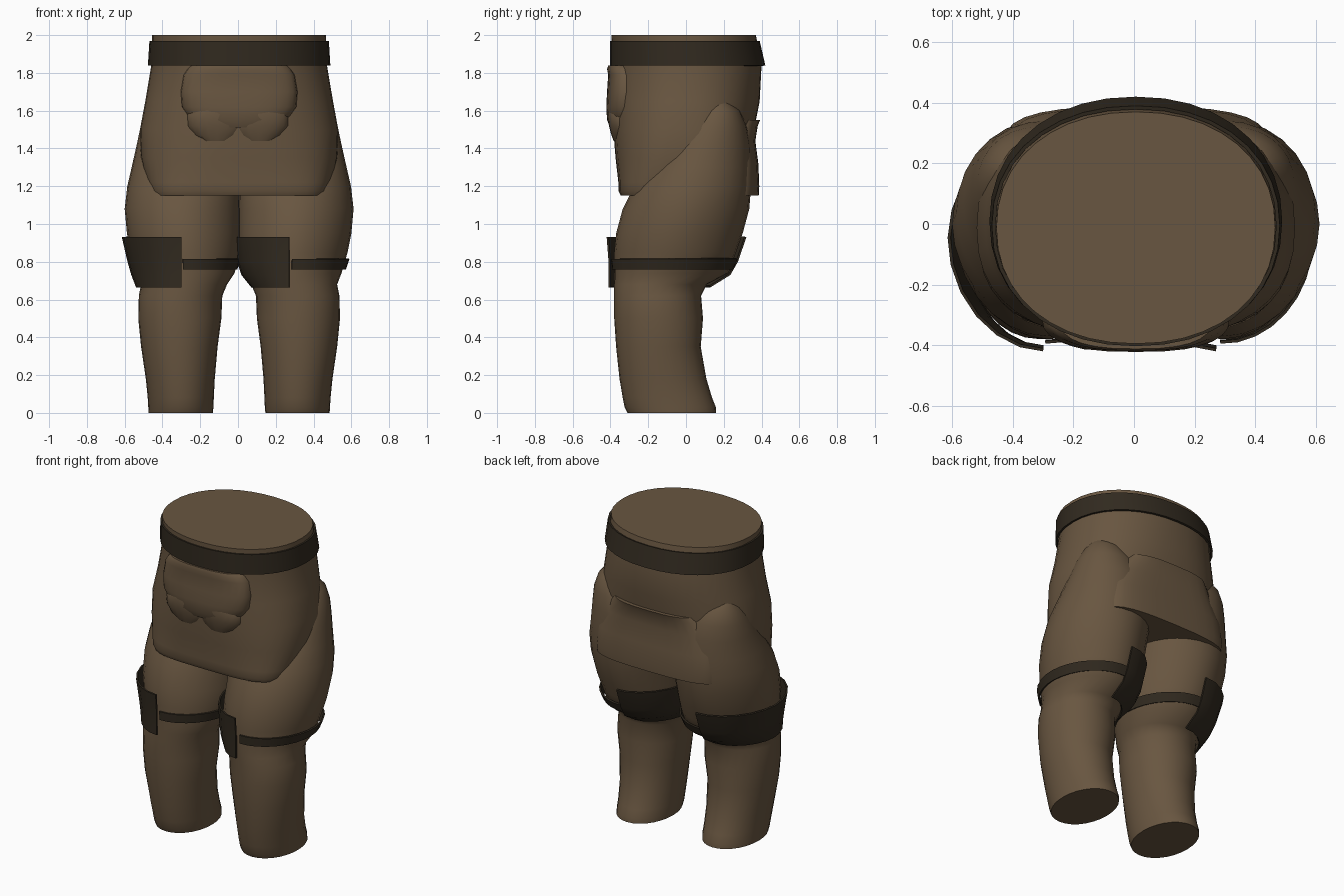
import bpy, bmesh, math


def material(name, rgb):
    m = bpy.data.materials.new(name)
    m.diffuse_color = (*rgb, 1.0)
    return m


BROWN = material("brown cloth", (0.140, 0.093, 0.052))
DARK = material("dark webbing", (0.031, 0.023, 0.014))


def loft(name, rings, mat, sides=28, power=2.2, arc=(0, 360), thick=0, angle=45):
    """Rings are (z, x_min, x_max, y_front, y_back[, power]); arc gives open strips."""
    closed = arc[1] - arc[0] >= 360
    count = sides if closed else sides + 1
    bm = bmesh.new()
    rows = []
    for z, x0, x1, y0, y1, *own in rings:
        e = 2 / (own[0] if own else power)
        row = []
        for i in range(count):
            a = math.radians(arc[0] + (arc[1] - arc[0]) * i / sides)
            c, s = math.cos(a), math.sin(a)
            px = math.copysign(abs(c) ** e, c)
            py = math.copysign(abs(s) ** e, s)
            row.append(bm.verts.new(((x0 + x1) / 2 + px * (x1 - x0) / 2,
                                     (y0 + y1) / 2 + py * (y1 - y0) / 2, z)))
        rows.append(row)
    for low, high in zip(rows, rows[1:]):
        for i in range(sides):
            j = (i + 1) % count
            bm.faces.new((low[i], low[j], high[j], high[i]))
    if not thick:
        bm.faces.new(rows[0][::-1])
        bm.faces.new(rows[-1])
    mesh = bpy.data.meshes.new(name)
    bm.to_mesh(mesh)
    bm.free()
    mesh.materials.append(mat)
    ob = bpy.data.objects.new(name, mesh)
    bpy.context.collection.objects.link(ob)
    bpy.ops.object.select_all(action="DESELECT")
    ob.select_set(True)
    bpy.context.view_layer.objects.active = ob
    if thick:
        mod = ob.modifiers.new("thickness", "SOLIDIFY")
        mod.thickness = thick
        mod.offset = -1
        bpy.ops.object.modifier_apply(modifier=mod.name)
    bpy.ops.object.shade_smooth_by_angle(angle=math.radians(angle))
    return ob


def centred(rows):
    return [(z, 0.006 - w, 0.006 + w, *rest) for z, w, *rest in rows]


def flipped(rows):
    return [(z, 0.012 - x1, 0.012 - x0, *rest) for z, x0, x1, *rest in rows]


# Hips with a squarer hem over the thighs
loft("hips", centred([
    (1.15, 0.462, -0.345, 0.30, 4.0), (1.175, 0.475, -0.358, 0.31, 3.8),
    (1.22, 0.492, -0.358, 0.32, 3.4), (1.35, 0.52, -0.373, 0.34, 2.7),
    (1.50, 0.525, -0.385, 0.36, 2.4), (1.65, 0.497, -0.387, 0.39, 2.25),
    (1.84, 0.465, -0.388, 0.40, 2.15), (2.00, 0.46, -0.395, 0.37, 2.15)]),
    BROWN, sides=40)

# Waist belt
loft("waist_belt", centred([(1.84, 0.483, -0.402, 0.42),
                            (1.97, 0.475, -0.403, 0.39)]),
     DARK, sides=36, power=2.15, thick=0.012)

# Legs: cuff, knee, fold above the knee, wide thigh, top set into the hip
leg = [
    (0.00, 0.145, 0.485, -0.31, 0.16), (0.03, 0.142, 0.487, -0.325, 0.158),
    (0.08, 0.14, 0.49, -0.335, 0.138), (0.18, 0.135, 0.50, -0.352, 0.108),
    (0.35, 0.12, 0.525, -0.37, 0.078), (0.50, 0.10, 0.54, -0.38, 0.09),
    (0.62, 0.095, 0.537, -0.38, 0.08), (0.68, 0.07, 0.525, -0.38, 0.11),
    (0.74, 0.03, 0.548, -0.38, 0.225, 1.95), (0.85, 0.003, 0.58, -0.38, 0.265, 1.9),
    (0.95, 0.001, 0.60, -0.37, 0.30, 1.9), (1.08, 0.001, 0.612, -0.335, 0.335, 1.9),
    (1.20, 0.006, 0.598, -0.275, 0.345), (1.30, 0.02, 0.575, -0.21, 0.345),
    (1.42, 0.06, 0.548, -0.12, 0.34), (1.52, 0.13, 0.527, -0.04, 0.32),
    (1.60, 0.22, 0.493, 0.04, 0.285), (1.64, 0.29, 0.46, 0.09, 0.24)]
strap = [(0.76, 0.015, 0.572, -0.392, 0.25), (0.815, 0.0, 0.59, -0.395, 0.275)]
for side in ("left", "right"):
    place = flipped if side == "left" else list
    loft(side + "_leg", place(leg), BROWN, power=2.05)
    loft(side + "_leg_strap", place(strap), DARK, sides=16, power=1.95,
         arc=(-92, 95), thick=0.01)

# Wide pads wrapped around the same side of both thighs
for name, rows in (
        ("left_leg_pad", [(0.665, -0.54, -0.06, -0.41, 0.13),
                          (0.73, -0.565, -0.035, -0.41, 0.235),
                          (0.80, -0.585, -0.015, -0.41, 0.275),
                          (0.93, -0.615, 0.015, -0.42, 0.32)]),
        ("right_leg_pad", [(0.665, 0.07, 0.47, -0.41, 0.13),
                           (0.73, 0.018, 0.522, -0.41, 0.235),
                           (0.80, -0.005, 0.545, -0.41, 0.275),
                           (0.93, -0.015, 0.555, -0.42, 0.32)])):
    loft(name, rows, DARK, sides=12, power=1.9, arc=(88, 270), thick=0.01)

# Front pouch and the soft flap hanging below it
loft("front_pouch", centred([
    (1.51, 0.20, -0.40, -0.20), (1.55, 0.26, -0.418, -0.20),
    (1.62, 0.305, -0.422, -0.20), (1.70, 0.31, -0.418, -0.20),
    (1.79, 0.295, -0.412, -0.20), (1.82, 0.275, -0.418, -0.20),
    (1.84, 0.255, -0.412, -0.20)]),
    BROWN, power=2.6)
for name, s in (("left_pouch_flap", -1), ("right_pouch_flap", 1)):
    loft(name, [(z, 0.11 * s - w, 0.11 * s + w, yf, -0.25) for z, w, yf in
                ((1.44, 0.09, -0.383), (1.47, 0.13, -0.395),
                 (1.52, 0.16, -0.408), (1.58, 0.16, -0.417),
                 (1.62, 0.13, -0.41))], BROWN, sides=20)

# Rear pouch with a flared top edge
loft("rear_pouch", centred([
    (1.15, 0.43, 0.13, 0.385), (1.20, 0.435, 0.13, 0.388),
    (1.32, 0.42, 0.13, 0.383), (1.44, 0.37, 0.13, 0.367),
    (1.52, 0.32, 0.13, 0.38), (1.55, 0.29, 0.13, 0.392)]),
    BROWN, power=2.9)
